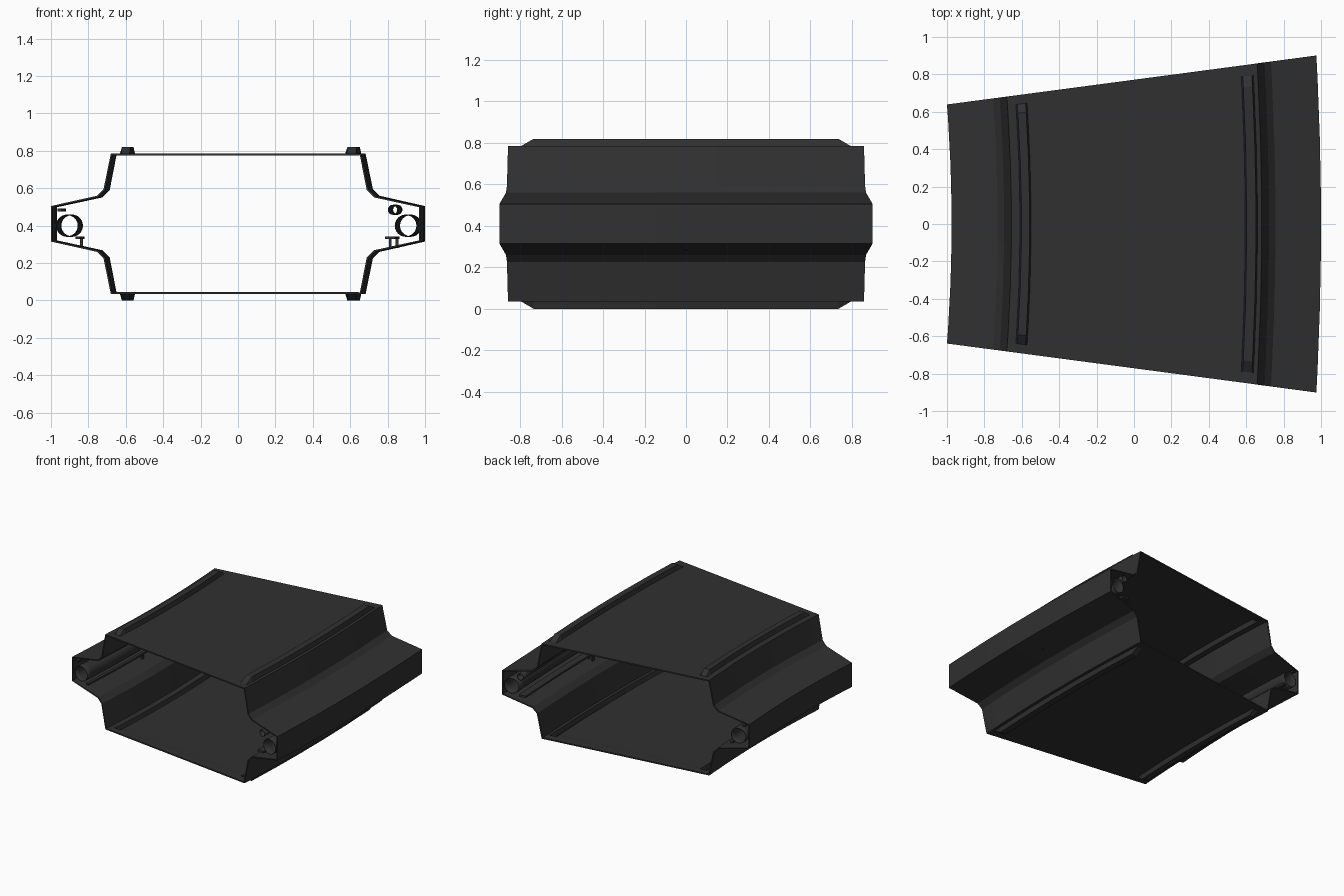
import bpy, math

if "Cube" in bpy.data.objects:
    bpy.data.objects.remove(bpy.data.objects["Cube"])

mat = bpy.data.materials.new("dark_grey")
mat.diffuse_color = (0.03, 0.03, 0.03, 1)
mat.use_nodes = True
mat.node_tree.nodes["Principled BSDF"].inputs["Base Color"].default_value = mat.diffuse_color

BOW = 0.025      # how far the ends curve towards the narrow side
MID = 0.41       # height of the mirror plane
SECTIONS = [-1, -.93, -.86, -.5, -.17, .17, .5, .86, .93, 1]


def place(x, z, t):
    """Map a profile point to the curved wedge, t from -1 (front) to 1 (back)."""
    half_width = 0.7713 + 0.1323 * (x - BOW)
    return (x - BOW * t * t, t * half_width, z)


def sweep(name, profile, thickness=0, smooth=False):
    """Sweep a counter-clockwise profile of (x, z, raise) along the curve."""
    n = len(profile)
    verts, faces = [], []
    for t in SECTIONS:
        k = 1 if abs(t) < .9 else 0          # ribs stop short of both ends
        verts += [place(x, z + k * r, t) for x, z, r in profile]
    for j in range(len(SECTIONS) - 1):
        for i in range(n):
            a, b = j * n + i, j * n + (i + 1) % n
            faces.append((a, a + n, b + n, b))
    if not thickness:
        faces.append(tuple(range(n)))
        last = (len(SECTIONS) - 1) * n
        faces.append(tuple(last + i for i in reversed(range(n))))
    me = bpy.data.meshes.new(name)
    me.from_pydata(verts, [], faces)
    me.materials.append(mat)
    if smooth:
        for p in me.polygons:
            p.use_smooth = True
    ob = bpy.data.objects.new(name, me)
    bpy.context.collection.objects.link(ob)
    if thickness:
        m = ob.modifiers.new("wall", 'SOLIDIFY')
        m.thickness, m.offset = thickness, -1
    return ob


def box(x0, x1, z0, z1):
    return [(x0, z0, 0), (x1, z0, 0), (x1, z1, 0), (x0, z1, 0)]


def circle(x, z, r, n):
    return [(x + r * math.cos(2 * math.pi * i / n),
             z + r * math.sin(2 * math.pi * i / n), 0) for i in range(n)]


# hull shell with embossed ribs, upper half mirrored to the lower half
R = 0.035
upper = [(1.0, .505, 0), (.757, .56, 0), (.722, .595, 0), (.683, .785, 0),
         (.660, .785, 0), (.652, .785, R), (.603, .785, R), (.595, .785, 0),
         (-.55, .785, 0), (-.558, .785, R), (-.602, .785, R), (-.61, .785, 0),
         (-.655, .785, 0), (-.694, .595, 0), (-.729, .56, 0), (-.975, .505, 0)]
lower = [(x, 2 * MID - z, -r) for x, z, r in reversed(upper)]
sweep("hull_shell", upper + lower, thickness=0.01)

# large pipes in both side channels, small pipe on the wide side
sweep("large_pipe_narrow_side", circle(-.888, .40, .06, 24), .004, True)
sweep("large_pipe_wide_side", circle(.923, .40, .06, 24), .004, True)
sweep("small_pipe", circle(.853, .485, .027, 16), .004, True)

# cable rails
sweep("upper_rail", box(-.94, -.92, .477, .492))
sweep("lower_rail_narrow_side", box(-.843, -.82, .328, .343))
sweep("lower_rail_wide_side", box(.81, .865, .328, .343))

# posts carrying the lower rails
for i, (x, z) in enumerate([(-.836, .285), (.814, .277), (.85, .28)]):
    bpy.ops.mesh.primitive_cube_add(size=1, location=(x, 0, (z + .33) / 2))
    ob = bpy.context.object
    ob.name = "rail_post_%d" % (i + 1)
    ob.scale = (.015, .02, .33 - z)
    ob.data.materials.append(mat)
